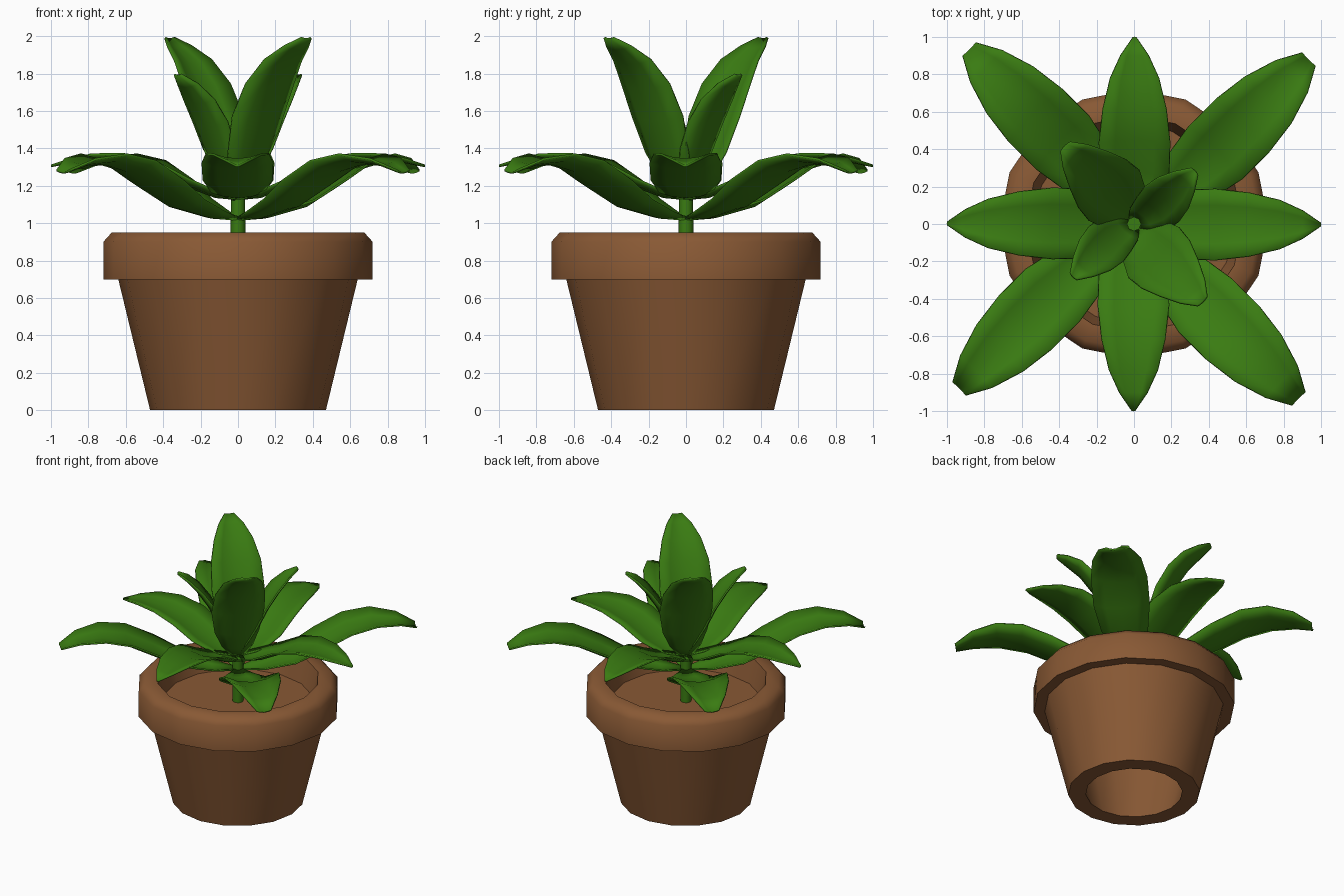
import bpy, math
from mathutils import Vector

if "Cube" in bpy.data.objects:
    bpy.data.objects.remove(bpy.data.objects["Cube"])


def material(name, color):
    m = bpy.data.materials.new(name)
    m.diffuse_color = (*color, 1)
    m.use_nodes = True
    m.node_tree.nodes["Principled BSDF"].inputs["Base Color"].default_value = m.diffuse_color
    return m


CLAY = material("clay", (0.25, 0.10, 0.035))
GREEN = material("leaf_green", (0.042, 0.20, 0.006))


def make(name, verts, faces, mat, angle=60):
    me = bpy.data.meshes.new(name)
    me.from_pydata(verts, [], faces)
    me.materials.append(mat)
    me.shade_smooth()
    me.set_sharp_from_angle(angle=math.radians(angle))
    ob = bpy.data.objects.new(name, me)
    bpy.context.collection.objects.link(ob)
    return ob


def revolve(name, profile, sides, mat, closed=False):
    n = len(profile)
    verts = []
    for i in range(sides):
        a = math.tau * i / sides
        verts += [(r * math.cos(a), r * math.sin(a), z) for r, z in profile]
    faces = []
    for i in range(sides):
        j = (i + 1) % sides
        for k in range(n if closed else n - 1):
            m = (k + 1) % n
            faces.append((i * n + k, j * n + k, j * n + m, i * n + m))
    if not closed:  # cap the top end
        faces.append([i * n + n - 1 for i in range(sides)])
    return make(name, verts, faces, mat)


def leaf(name, stations, degrees, shift, cup):
    """Cupped blade; stations are (radius, height, half width) along the midrib."""
    a = math.radians(degrees)
    out = Vector((math.cos(a), math.sin(a), 0))
    side = Vector((-math.sin(a), math.cos(a), 0))
    up = Vector((0, 0, 1))
    across = (-1, -0.55, 0, 0.55, 1)
    widest = max(s[2] for s in stations)
    last = len(stations) - 1
    verts, faces = [], []
    for i, (r, z, w) in enumerate(stations):
        p, q = stations[max(i - 1, 0)], stations[min(i + 1, last)]
        t = Vector((q[0] - p[0], q[1] - p[1])).normalized()
        normal = up * t.x - out * t.y
        mid = out * r + up * z - side * shift * min(1, 3 * i / last)
        for u in across:
            verts.append(mid + side * u * w + normal * cup * u * u * w / widest)
    for i in range(last):
        for k in range(4):
            b = i * 5 + k
            faces.append((b, b + 5, b + 6, b + 1))
    ob = make(name, verts, faces, GREEN, 80)
    mod = ob.modifiers.new("thickness", "SOLIDIFY")
    mod.thickness = 0.012
    mod.offset = 0


# Pot: hollow tapered shell with a chamfered rim and an open bottom
revolve("pot", [(0.345, 0), (0.47, 0), (0.64, 0.70), (0.72, 0.70), (0.72, 0.90),
                (0.675, 0.95), (0.58, 0.95)], 16, CLAY, closed=True)

# Soil disc inside the pot
make("soil", [(0.537 * math.cos(math.tau * i / 16), 0.537 * math.sin(math.tau * i / 16), 0.77)
              for i in range(16)], [list(range(16))], CLAY)

# Stem
revolve("stem", [(0.04, 0.77), (0.038, 1.24)], 8, GREEN)

# Leaf midribs
WIDE = [(0.02, 1.02, 0.03), (0.18, 1.03, 0.10), (0.40, 1.08, 0.165), (0.60, 1.18, 0.20),
        (0.80, 1.28, 0.20), (0.98, 1.32, 0.175), (1.15, 1.31, 0.12), (1.28, 1.27, 0.05)]
SHORT = [(0.01, 1.13, 0.05), (0.12, 1.14, 0.14), (0.28, 1.20, 0.185), (0.45, 1.29, 0.19),
         (0.62, 1.335, 0.17), (0.78, 1.34, 0.13), (0.90, 1.325, 0.075), (1.0, 1.305, 0.008)]
TALL = [(0.01, 1.12, 0.04), (0.08, 1.22, 0.11), (0.15, 1.36, 0.16), (0.225, 1.55, 0.19),
        (0.31, 1.72, 0.18), (0.40, 1.85, 0.14), (0.49, 1.93, 0.09), (0.555, 1.985, 0.035)]
INNER = [(0.01, 1.15, 0.04), (0.07, 1.25, 0.09), (0.14, 1.38, 0.12), (0.21, 1.52, 0.13),
         (0.29, 1.64, 0.115), (0.365, 1.73, 0.075), (0.43, 1.79, 0.025)]

# Lower spreading leaves
for i in range(4):
    leaf(f"diagonal_leaf_{i + 1}", WIDE, 45 + 90 * i, 0.038, 0.055)
    leaf(f"side_leaf_{i + 1}", SHORT, 90 * i, 0.003, 0.04)

# Upright centre leaves
for i in range(2):
    leaf(f"tall_leaf_{i + 1}", TALL, 135 + 180 * i, 0.033, 0.05)
    leaf(f"inner_leaf_{i + 1}", INNER, 45 + 180 * i, 0.03, 0.04)
